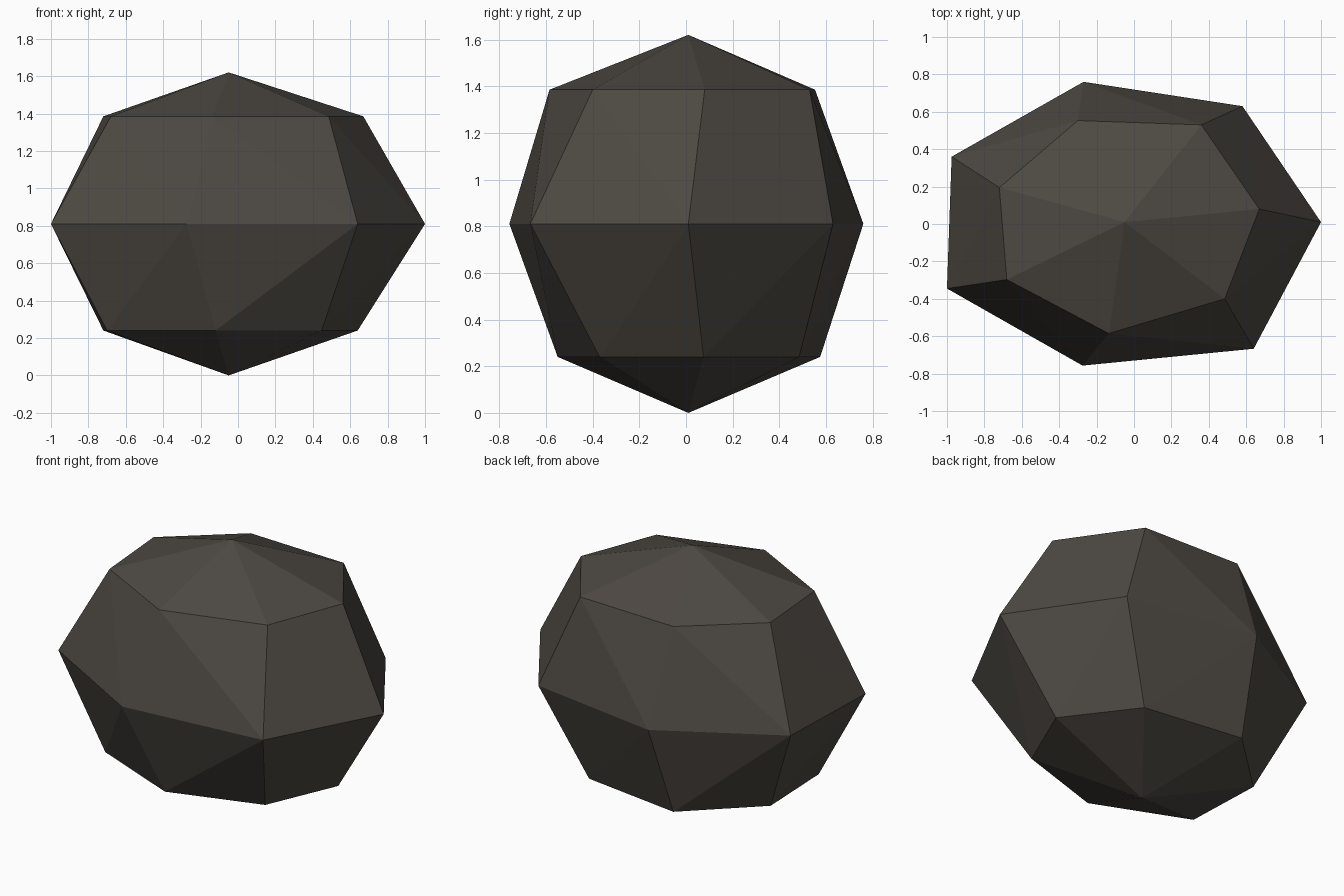
import bpy, bmesh

if "Cube" in bpy.data.objects:
    bpy.data.objects.remove(bpy.data.objects["Cube"])

# Seven-sided rings of the rock: height, then (x, y) round the ring
RINGS = [
    (0.24, [(0.64, 0.075), (0.33, 0.485), (-0.315, 0.575), (-0.72, 0.193),
            (-0.70, -0.31), (-0.12, -0.55), (0.447, -0.37)]),
    (0.81, [(1.0, 0.01), (0.58, 0.63), (-0.27, 0.76), (-0.975, 0.36),
            (-1.0, -0.345), (-0.275, -0.757), (0.64, -0.667)]),
    (1.385, [(0.67, 0.08), (0.36, 0.53), (-0.30, 0.553), (-0.72, 0.195),
             (-0.68, -0.297), (-0.135, -0.585), (0.485, -0.40)]),
]
POLE = (-0.05, 0.01)
HEIGHT = 1.62

stone = bpy.data.materials.new("dark_stone")
stone.diffuse_color = (0.075, 0.066, 0.055, 1.0)
stone.use_nodes = True
stone.node_tree.nodes["Principled BSDF"].inputs["Base Color"].default_value = stone.diffuse_color

# Faceted boulder: convex skin over the rings and the two poles
bm = bmesh.new()
for z, ring in RINGS:
    for x, y in ring:
        bm.verts.new((x, y, z))
for z in (0.0, HEIGHT):
    bm.verts.new((*POLE, z))
bmesh.ops.convex_hull(bm, input=bm.verts[:])
bmesh.ops.recalc_face_normals(bm, faces=bm.faces[:])

mesh = bpy.data.meshes.new("rock")
bm.to_mesh(mesh)
bm.free()
mesh.materials.append(stone)
bpy.context.collection.objects.link(bpy.data.objects.new("rock", mesh))
